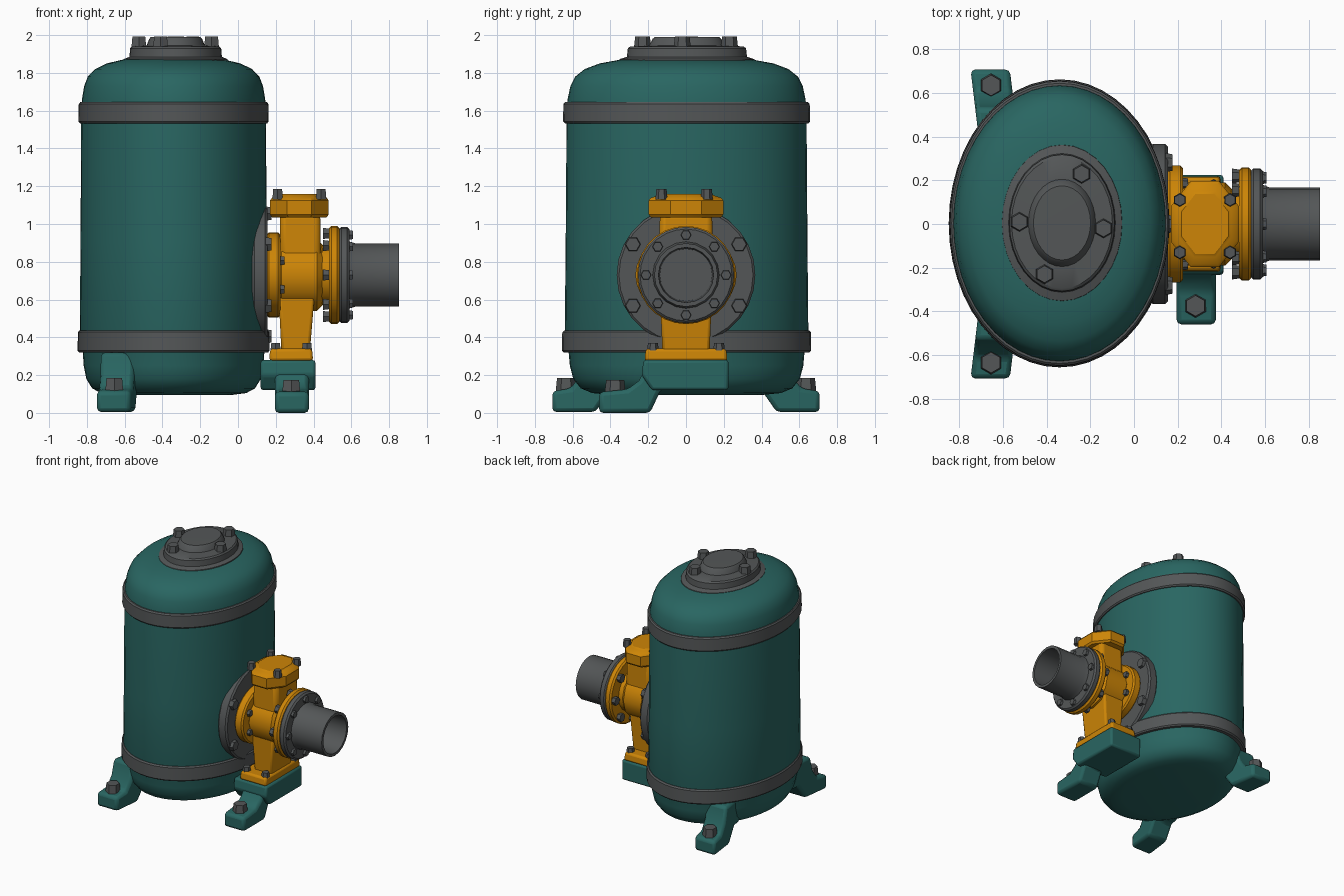
import bpy, bmesh, math
from mathutils import Matrix, Vector

if "Cube" in bpy.data.objects:
    bpy.data.objects.remove(bpy.data.objects["Cube"])


def material(name, rgb):
    m = bpy.data.materials.new(name)
    m.use_nodes = True
    m.diffuse_color = (*rgb, 1)
    m.node_tree.nodes["Principled BSDF"].inputs["Base Color"].default_value = (*rgb, 1)
    return m


TEAL = material("teal paint", (0.022, 0.132, 0.121))
GREY = material("grey steel", (0.088, 0.094, 0.096))
ORANGE = material("orange paint", (0.61, 0.235, 0.002))

TANK = Vector((-0.341, 0.003, 0))
COVER = Vector((-0.33, 0.005, 0))
SQUASH = 0.77            # tank is oval, narrower along x
AXIS_Z = 0.73            # height of the pipe line
VALVE_X = 0.325
PEDESTAL_X = 0.282
TO_X = Matrix.Rotation(math.pi / 2, 4, "Y")


def finish(bm, name, mat, bevel=0.0, angle=35):
    bmesh.ops.recalc_face_normals(bm, faces=bm.faces)
    mesh = bpy.data.meshes.new(name)
    bm.to_mesh(mesh)
    bm.free()
    mesh.materials.append(mat)
    ob = bpy.data.objects.new(name, mesh)
    bpy.context.collection.objects.link(ob)
    if bevel:
        mod = ob.modifiers.new("Bevel", "BEVEL")
        mod.width, mod.segments, mod.limit_method = bevel, 2, "ANGLE"
    bpy.ops.object.select_all(action="DESELECT")
    ob.select_set(True)
    bpy.context.view_layer.objects.active = ob
    bpy.ops.object.shade_smooth_by_angle(angle=math.radians(angle))


def lathe(name, profile, mat, matrix, sides=32, closed=False):
    """Revolve (radius, height) points about z, then place with matrix."""
    bm = bmesh.new()
    vs = [bm.verts.new((r, 0, h)) for r, h in profile]
    es = [bm.edges.new(p) for p in zip(vs, vs[1:])]
    if closed:
        es.append(bm.edges.new((vs[-1], vs[0])))
    bmesh.ops.spin(bm, geom=vs + es, axis=(0, 0, 1), cent=(0, 0, 0),
                   angle=math.tau, steps=sides, use_duplicate=False)
    bmesh.ops.remove_doubles(bm, verts=bm.verts, dist=0.0005)
    bm.transform(matrix)
    finish(bm, name, mat)


def oval(name, profile, mat, centre=TANK, sides=48):
    lathe(name, profile, mat,
          Matrix.Translation(centre) @ Matrix.Diagonal((SQUASH, 1, 1, 1)), sides)


def disc_x(name, x0, x1, radius, mat, sides=28, edge=0.012, flatten=1.0):
    """Flange lying across the pipe line, optionally flattened in height."""
    profile = [(0, x0), (radius - edge, x0), (radius, x0 + edge),
               (radius, x1 - edge), (radius - edge, x1), (0, x1)]
    place = Matrix.Translation((0, 0, AXIS_Z)) @ Matrix.Diagonal((1, 1, flatten, 1))
    lathe(name, profile, mat, place @ TO_X, sides)


def extrude_x(name, outline, x0, x1, mat, bevel=0.015, lean=0.0):
    """Side outline of (y, z) points pulled from x0 to x1; lean slants it towards +x."""
    bm = bmesh.new()
    face = bm.faces.new([bm.verts.new((x0, y, z)) for y, z in outline])
    out = bmesh.ops.extrude_face_region(bm, geom=[face])
    moved = [g for g in out["geom"] if isinstance(g, bmesh.types.BMVert)]
    bmesh.ops.translate(bm, verts=moved, vec=(x1 - x0, 0, 0))
    for v in bm.verts:
        v.co.x += lean * (0.7 - abs(v.co.y))
    finish(bm, name, mat, bevel)


def taper_box(name, bottom_x, top_x, half_y, z0, z1, mat, bevel=0.015):
    """Box with separate (low, high) x ranges and half depths at bottom and top."""
    bm = bmesh.new()
    bmesh.ops.create_cube(bm, size=2)
    for v in bm.verts:
        up = v.co.z > 0
        span = top_x if up else bottom_x
        v.co = (span[v.co.x > 0], v.co.y * half_y[up], z1 if up else z0)
    finish(bm, name, mat, bevel)


def bolts(name, spots, radius, height, rotation=Matrix()):
    """Hexagon heads standing on the given spots."""
    bm = bmesh.new()
    for p in spots:
        bmesh.ops.create_cone(bm, cap_ends=True, segments=6, radius1=radius,
                              radius2=radius * 0.85, depth=height,
                              matrix=Matrix.Translation(p) @ rotation
                              @ Matrix.Translation((0, 0, height / 2)))
    finish(bm, name, GREY)


def bolt_ring(name, x, ring, radius, height, count=8, phase=0.0):
    spots = []
    for i in range(count):
        a = math.tau * (i + phase) / count
        spots.append((x, ring * math.cos(a), AXIS_Z + ring * math.sin(a)))
    bolts(name, spots, radius, height, TO_X)


# Tank shell with domed ends
oval("tank", [(0, 0.095), (0.4, 0.095), (0.5, 0.105), (0.56, 0.13), (0.6, 0.18),
              (0.618, 0.25), (0.625, 0.33), (0.645, 0.4), (0.64, 0.9), (0.635, 1.6),
              (0.63, 1.66), (0.615, 1.73), (0.59, 1.78), (0.54, 1.82),
              (0.46, 1.85), (0.35, 1.87), (0, 1.885)], TEAL)

# Steel bands around the tank
for name, low, high, r in (("lower_band", 0.32, 0.437, 0.66),
                           ("upper_band", 1.533, 1.645, 0.654)):
    oval(name, [(0.6, low), (r - 0.01, low), (r, low + 0.01),
                (r - 0.002, high - 0.01), (r - 0.012, high), (0.6, high)], GREY)

# Access cover on top
oval("top_cover", [(0, 1.85), (0.362, 1.85), (0.357, 1.873), (0.318, 1.885),
                   (0.313, 1.93), (0.3, 1.94), (0.2, 1.945),
                   (0.182, 1.98), (0.17, 1.99), (0, 1.992)], GREY, COVER, 32)
bolts("top_cover_bolts", [(-0.24, 0.23, 1.93), (-0.525, 0.01, 1.93),
                          (-0.14, -0.02, 1.93), (-0.41, -0.23, 1.93)], 0.046, 0.062)

# Rear feet, mirrored front to back
foot = [(0.708, 0.005), (0.708, 0.115), (0.61, 0.13), (0.56, 0.2), (0.53, 0.32),
        (0.32, 0.32), (0.32, 0.12), (0.4, 0.12), (0.48, 0.005)]
for side, s in (("back", 1), ("front", -1)):
    extrude_x(side + "_tank_foot", [(s * y, z) for y, z in foot],
              -0.748, -0.568, TEAL, 0.022, 0.12)
    bolts(side + "_foot_bolt", [(-0.655, s * 0.635, 0.1)], 0.056, 0.085)

# Valve bracket and its foot
extrude_x("bracket_foot", [(-0.46, 0), (-0.46, 0.11), (-0.31, 0.125), (-0.25, 0.17),
                           (-0.2, 0.26), (0, 0.26), (0, 0.14), (-0.13, 0.13),
                           (-0.19, 0)], 0.195, 0.375, TEAL, 0.022)
extrude_x("bracket", [(-0.235, 0.2), (-0.225, 0.28), (0.225, 0.28), (0.225, 0.12),
                      (-0.18, 0.12)], 0.12, 0.41, TEAL)
bolts("bracket_foot_bolt", [(0.282, -0.375, 0.1)], 0.056, 0.075)

# Valve pedestal
taper_box("pedestal_plate", (0.165, 0.398), (0.17, 0.392), (0.22, 0.213),
          0.275, 0.34, ORANGE)
taper_box("pedestal", (0.23, 0.38), (0.215, 0.405), (0.125, 0.137), 0.32, 0.62, ORANGE)
bolts("pedestal_bolts", [(PEDESTAL_X + 0.083 * i, 0.175 * j, 0.33)
                         for i in (-1, 1) for j in (-1, 1)], 0.031, 0.04)

# Tank flange and valve body along the pipe line
disc_x("tank_flange", 0.075, 0.155, 0.367, GREY)
bolt_ring("tank_flange_bolts", 0.145, 0.325, 0.044, 0.032, 6, 0.5)
disc_x("inner_valve_flange", 0.152, 0.225, 0.268, ORANGE, flatten=0.84)
bolt_ring("inner_valve_bolts", 0.22, 0.2, 0.028, 0.027, phase=0.5)
disc_x("valve_body", 0.2, 0.448, 0.19, ORANGE, 12, 0.03)
disc_x("valve_neck", 0.42, 0.5, 0.16, ORANGE, 16)
disc_x("outer_valve_flange", 0.482, 0.537, 0.26, ORANGE)
bolt_ring("outer_valve_bolts", 0.45, 0.22, 0.034, 0.035)
disc_x("pipe_flange", 0.535, 0.59, 0.255, GREY)
bolt_ring("pipe_flange_bolts", 0.58, 0.212, 0.03, 0.028)

# Hollow outlet pipe
lathe("outlet_pipe", [(0.18, 0.57), (0.175, 0.6), (0.168, 0.62), (0.168, 0.853),
                      (0.146, 0.853), (0.138, 0.57)], GREY,
      Matrix.Translation((0, 0, AXIS_Z)) @ TO_X, 20, True)

# Valve bonnet and octagonal cap
taper_box("bonnet", (0.222, 0.44), (0.222, 0.435), (0.145, 0.138), 0.74, 1.06, ORANGE, 0.03)
turn = Matrix.Rotation(math.pi / 8, 4, "Z")
lathe("bonnet_cap", [(0, 1.035), (0.195, 1.035), (0.21, 1.05), (0.21, 1.125),
                     (0.195, 1.14), (0.16, 1.15), (0.145, 1.16), (0, 1.16)], ORANGE,
      Matrix.Translation((VALVE_X, 0, 0)) @ Matrix.Diagonal((0.8, 1.02, 1, 1)) @ turn, 8)
bolts("bonnet_bolts", [(VALVE_X + 0.115 * i, 0.12 * j - 0.01, 1.13)
                       for i in (-1, 1) for j in (-1, 1)], 0.032, 0.055)
